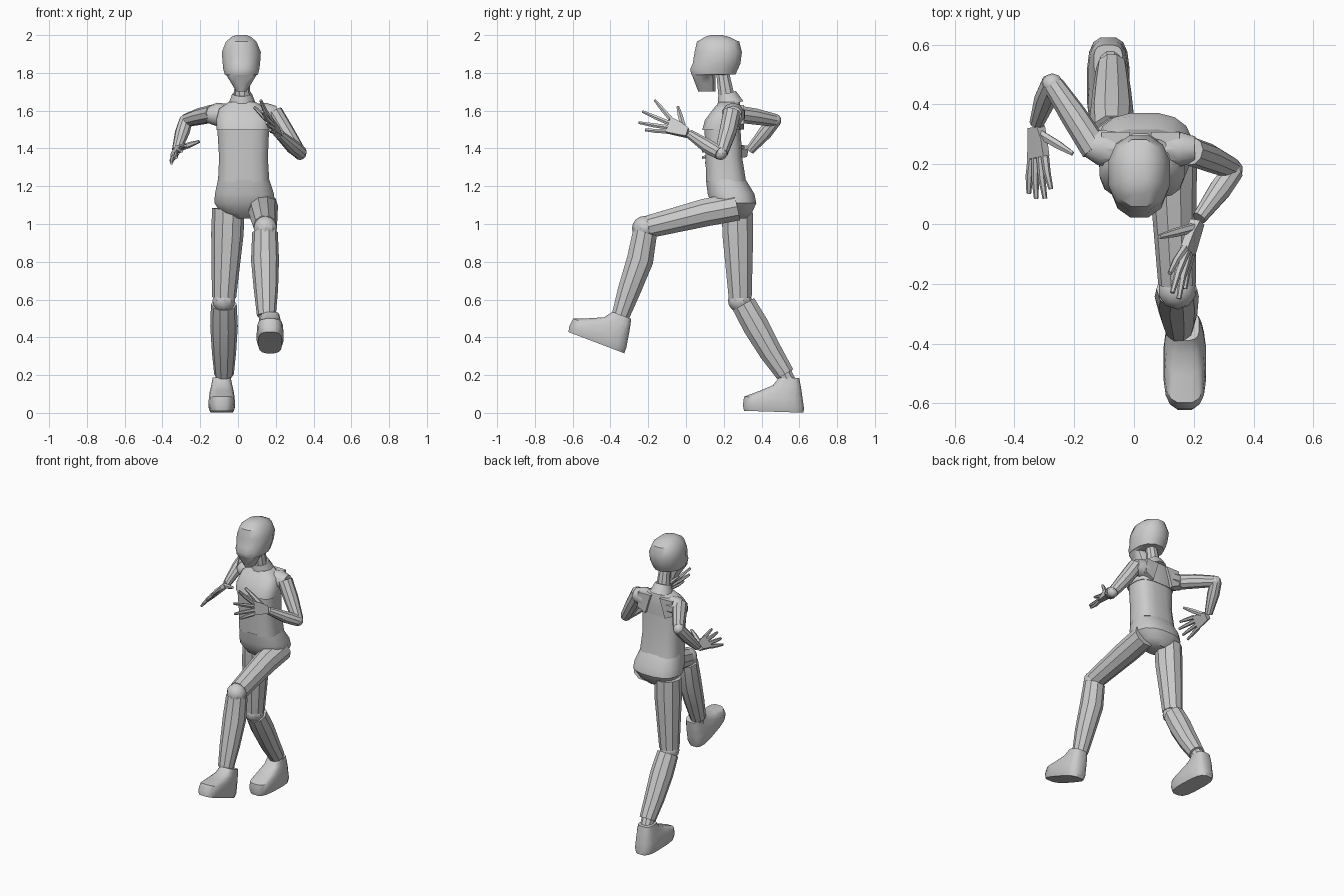
import bpy, bmesh, math
from mathutils import Vector as V, Matrix

if "Cube" in bpy.data.objects:
    bpy.data.objects.remove(bpy.data.objects["Cube"])

CX = 0.022  # body centre line


def make(name, bm, smooth=35):
    bmesh.ops.recalc_face_normals(bm, faces=bm.faces)
    me = bpy.data.meshes.new(name)
    bm.to_mesh(me)
    bm.free()
    ob = bpy.data.objects.new(name, me)
    bpy.context.collection.objects.link(ob)
    if smooth:
        bpy.ops.object.select_all(action='DESELECT')
        ob.select_set(True)
        bpy.context.view_layer.objects.active = ob
        bpy.ops.object.shade_smooth_by_angle(angle=math.radians(smooth))
    return ob


def skin(bm, rings):
    """Bridge point rings and cap both ends."""
    vs = [[bm.verts.new(p) for p in r] for r in rings]
    n = len(vs[0])
    for a, b in zip(vs, vs[1:]):
        for i in range(n):
            bm.faces.new((a[i], a[(i + 1) % n], b[(i + 1) % n], b[i]))
    bm.faces.new(vs[0])
    bm.faces.new(vs[-1])


def stack(name, rows, p=2.0, n=12, mat=None):
    """Loft of level rounded sections: (z, x0, x1, y0, y1)."""
    k = math.cos(math.pi / n) ** (2 / p)
    sq = lambda c: math.copysign(abs(c) ** (2 / p), c) / k
    rings = []
    for z, x0, x1, y0, y1 in rows:
        ring = []
        for i in range(n):
            a = 2 * math.pi * (i + 0.5) / n
            ring.append(V(((x0 + x1) / 2 + (x1 - x0) / 2 * sq(math.cos(a)),
                           (y0 + y1) / 2 + (y1 - y0) / 2 * sq(math.sin(a)), z)))
        rings.append(ring)
    bm = bmesh.new()
    skin(bm, rings)
    if mat:
        bm.transform(mat)
    return make(name, bm)


def limb(name, pts, n=10):
    """Tapered tube through (x, y, z, radius) points."""
    c = [V(q[:3]) for q in pts]
    d = (c[-1] - c[0]).normalized()
    u = d.cross(V((1, 0, 0)) if abs(d.x) < 0.85 else V((0, 0, 1))).normalized()
    w = d.cross(u)
    rings = [[o + (u * math.cos(2 * math.pi * (i + .5) / n)
                   + w * math.sin(2 * math.pi * (i + .5) / n)) * q[3] for i in range(n)]
             for o, q in zip(c, pts)]
    bm = bmesh.new()
    skin(bm, rings)
    return make(name, bm)


def hull(name, pts):
    bm = bmesh.new()
    for q in pts:
        bm.verts.new(q)
    r = bmesh.ops.convex_hull(bm, input=bm.verts)
    bmesh.ops.delete(bm, geom=[g for g in r["geom_interior"] if isinstance(g, bmesh.types.BMVert)],
                     context='VERTS')
    return make(name, bm)


def ball(name, co, r):
    bm = bmesh.new()
    bmesh.ops.create_uvsphere(bm, u_segments=10, v_segments=8, radius=r,
                              matrix=Matrix.Translation(co))
    return make(name, bm)


def hand(side, wrist, tips, thumb):
    """Flat palm with four fingers and a thumb."""
    wrist, thumb = V(wrist), V(thumb)
    tips = [V(t) for t in tips]
    avg = sum(tips, V()) / 4
    ax = avg - wrist
    across = (tips[0] - tips[3]).normalized()
    nrm = ax.cross(across).normalized()
    kn = [wrist + ax * 0.45 + across * s for s in (.037, .013, -.012, -.035)]
    pts = []
    for s in (-1, 1):
        pts += [wrist + across * .024 + nrm * .018 * s, wrist - across * .024 + nrm * .018 * s]
        pts += [kn[0] + across * .008 + nrm * .013 * s, kn[3] - across * .008 + nrm * .013 * s]
        pts += [wrist + ax * .2 + across * .038 + nrm * .014 * s]
    hull(side + "_palm", pts)
    for i, (k, t) in enumerate(zip(kn, tips)):
        mid = k.lerp(t, .5) + nrm * .004
        limb(f"{side}_finger_{i + 1}", [(*k, .014), (*mid, .0125), (*t, .008)], 6)
    base = wrist + ax * .12 + across * .02
    limb(side + "_thumb", [(*base, .016), (*base.lerp(thumb, .55), .015), (*thumb, .008)], 6)


def foot(name, x, heel, pitch):
    """Shoe shaped foot; local y = 0 is the heel, toe towards -y."""
    m = Matrix.Translation((x, *heel)) @ Matrix.Rotation(math.radians(-pitch), 4, 'X')
    stack(name, [(0, -.062, .062, -.318, -.002), (.03, -.071, .071, -.325, -.002),
                 (.075, -.068, .068, -.32, -.01), (.11, -.063, .063, -.235, -.016),
                 (.14, -.056, .056, -.17, -.022), (.183, -.048, .048, -.138, -.032)],
          p=3.2, n=16, mat=m)


# head: jaw, stepped skull base, face and crown
stack("head", [(1.702, -.010, .045, .065, .155), (1.745, -.035, .072, .048, .155),
               (1.788, -.062, .098, .032, .156), (1.792, -.070, .106, .028, .262),
               (1.82, -.078, .113, .022, .275), (1.85, -.081, .117, .036, .288),
               (1.91, -.086, .121, .045, .296), (1.965, -.064, .098, .058, .282),
               (1.99, -.035, .07, .10, .23), (2.0, -.01, .045, .13, .19)], p=2.3)
# neck
limb("neck_base", [(CX, .235, 1.63, .075), (CX, .217, 1.69, .052)])
limb("neck", [(CX, .217, 1.66, .046), (CX, .195, 1.795, .036)])

# torso
stack("chest", [(1.498, -.113, .168, .086, .292), (1.55, -.115, .17, .100, .292),
                (1.61, -.10, .15, .145, .29), (1.645, -.05, .095, .175, .285)], p=3.2, n=16)
for s, side in ((-1, "right"), (1, "left")):
    hull(side + "_shoulder_blade",
         [(CX + s * x, y, z) for x, z in ((.035, 1.63), (.13, 1.63), (.135, 1.53), (.075, 1.5))
          for y in (.25, .308)])
stack("abdomen", [(1.225, -.106, .166, .107, .318), (1.35, -.100, .158, .103, .298),
                  (1.51, -.110, .165, .098, .288)], p=3, n=16)
stack("pelvis", [(1.03, -.02, .09, .20, .32), (1.06, -.09, .15, .165, .35),
                 (1.11, -.125, .195, .13, .372), (1.16, -.122, .19, .115, .362),
                 (1.235, -.106, .166, .105, .316)], p=2.5, n=16)

# left arm, bent forward
limb("left_shoulder", [(.09, .25, 1.575, .06), (.15, .25, 1.58, .062), (.205, .25, 1.58, .045)])
limb("left_upper_arm", [(.19, .243, 1.59, .048), (.25, .222, 1.49, .047), (.325, .188, 1.378, .036)])
ball("left_elbow", (.328, .183, 1.375), .036)
limb("left_forearm", [(.333, .178, 1.375, .036), (.29, .118, 1.41, .039), (.218, .02, 1.475, .025)])
hand("left", (.212, .008, 1.483),
     [(.12, -.165, 1.655), (.128, -.23, 1.595), (.15, -.25, 1.537), (.17, -.217, 1.498)],
     (.085, -.043, 1.62))

# right arm, swung back
limb("right_shoulder", [(-.05, .25, 1.575, .06), (-.11, .255, 1.58, .062), (-.16, .27, 1.58, .045)])
limb("right_upper_arm", [(-.13, .25, 1.585, .048), (-.20, .36, 1.57, .045), (-.27, .465, 1.55, .036)])
ball("right_elbow", (-.273, .468, 1.548), .036)
limb("right_forearm", [(-.275, .472, 1.55, .036), (-.295, .42, 1.485, .039), (-.325, .338, 1.39, .025)])
hand("right", (-.327, .325, 1.385),
     [(-.278, .117, 1.415), (-.298, .085, 1.385), (-.327, .085, 1.352), (-.352, .102, 1.322)],
     (-.205, .235, 1.437))

# left leg, lifted
limb("left_thigh", [(.135, .27, 1.092, .078), (.132, .1, 1.06, .077), (.144, -.20, .985, .063)])
ball("left_knee", (.145, -.222, .978), .064)
limb("left_shin", [(.143, -.217, .955, .068), (.143, -.243, .81, .074),
                   (.148, -.30, .65, .064), (.15, -.346, .515, .05)])
limb("left_ankle", [(.152, -.335, .55, .042), (.155, -.355, .46, .042)])
foot("left_foot", .17, (-.325, .315), 20.8)

# right leg, standing
limb("right_thigh", [(-.052, .272, 1.08, .085), (-.056, .274, .95, .086), (-.074, .287, .61, .064)])
ball("right_knee", (-.075, .285, .595), .063)
limb("right_shin", [(-.075, .305, .575, .068), (-.074, .37, .46, .073),
                    (-.074, .45, .32, .064), (-.074, .525, .205, .052)])
limb("right_ankle", [(-.075, .51, .23, .042), (-.08, .55, .15, .042)])
foot("right_foot", -.086, (.625, .001), 1.8)
